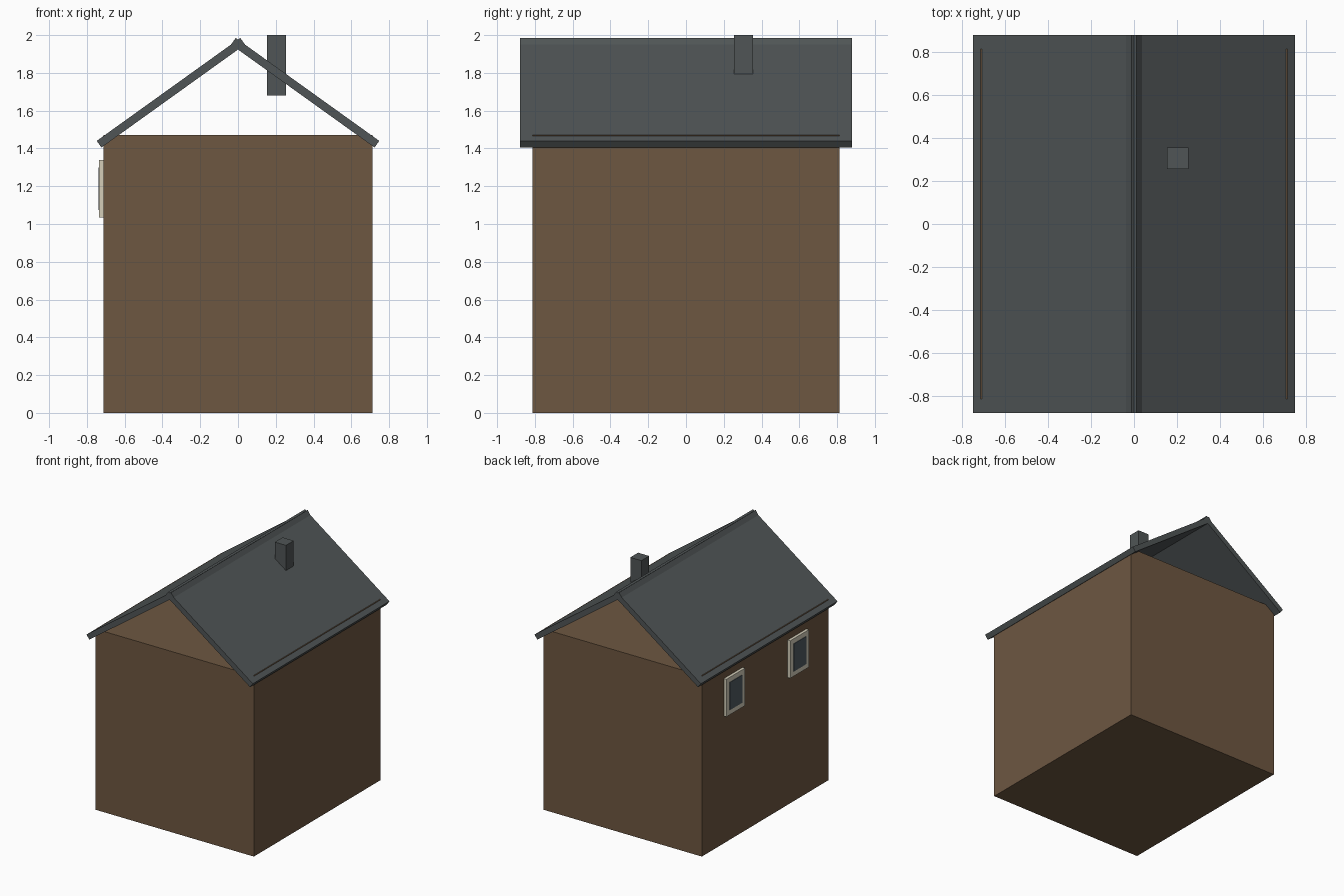
import bpy
import bmesh
from math import atan2, hypot
from mathutils import Matrix, Vector

if "Cube" in bpy.data.objects:
    bpy.data.objects.remove(bpy.data.objects["Cube"], do_unlink=True)


def material(name, rgb):
    mat = bpy.data.materials.new(name)
    mat.use_nodes = True
    colour = (*rgb, 1.0)
    mat.diffuse_color = colour
    bsdf = next(n for n in mat.node_tree.nodes if n.type == "BSDF_PRINCIPLED")
    bsdf.inputs["Base Color"].default_value = colour
    bsdf.inputs["Roughness"].default_value = 0.9
    return mat


brown = material("brown wall", (0.155, 0.095, 0.053))
slate = material("slate grey", (0.08, 0.091, 0.093))
cream = material("cream frame", (0.66, 0.62, 0.49))
glass = material("dark glass", (0.08, 0.105, 0.122))


def box(name, centre, size, mat, tilt=0.0):
    """Box with the given centre and size, tilted about the y axis."""
    bm = bmesh.new()
    bmesh.ops.create_cube(bm, size=1.0, matrix=Matrix.Diagonal((*size, 1.0)))
    mesh = bpy.data.meshes.new(name)
    bm.to_mesh(mesh)
    bm.free()
    mesh.materials.append(mat)
    obj = bpy.data.objects.new(name, mesh)
    obj.location = centre
    obj.rotation_euler.y = tilt
    bpy.context.collection.objects.link(obj)
    return obj


def frame(name, centre, size, border, mat):
    """Rectangular window surround, open in the middle, facing along x."""
    depth, width, height = size
    cx, cy, cz = centre
    bm = bmesh.new()
    side_y, side_z = (width - border) / 2, (height - border) / 2
    bars = [((0, s * side_y, 0), (depth, border, height)) for s in (-1, 1)]
    bars += [((0, 0, s * side_z), (depth, width - 2 * border, border)) for s in (-1, 1)]
    for offset, scale in bars:
        place = Matrix.Translation(Vector(centre) + Vector(offset))
        bmesh.ops.create_cube(bm, size=1.0, matrix=place @ Matrix.Diagonal((*scale, 1.0)))
    mesh = bpy.data.meshes.new(name)
    bm.to_mesh(mesh)
    bm.free()
    mesh.materials.append(mat)
    obj = bpy.data.objects.new(name, mesh)
    bpy.context.collection.objects.link(obj)


# House body
wall_x, wall_y, wall_z = 0.712, 0.813, 1.47
box("walls", (0, 0, wall_z / 2), (2 * wall_x, 2 * wall_y, wall_z), brown)

# Roof slabs, crossing each other at the ridge
ridge, eave = Vector((-0.012, 0, 1.985)), Vector((0.748, 0, 1.44))
thickness = 0.043
run = eave - ridge
down = Vector((run.z, 0, -run.x)).normalized()
middle = (ridge + eave) / 2 + down * thickness / 2
pitch = atan2(-run.z, run.x)
for side, label in ((1, "left"), (-1, "right")):
    box(f"roof_slab_{label}", (side * middle.x, 0, middle.z),
        (hypot(run.x, run.z), 1.756, thickness), slate, side * pitch)

# Chimney
box("chimney", (0.203, 0.305, 1.84), (0.1, 0.1, 0.32), slate)

# Windows on one long wall
for y, label in ((0.41, "back"), (-0.41, "front")):
    frame(f"window_frame_{label}", (-wall_x - 0.011, y, 1.187), (0.024, 0.24, 0.305), 0.04, cream)
    box(f"window_pane_{label}", (-wall_x - 0.013, y, 1.187), (0.028, 0.16, 0.225), glass)
